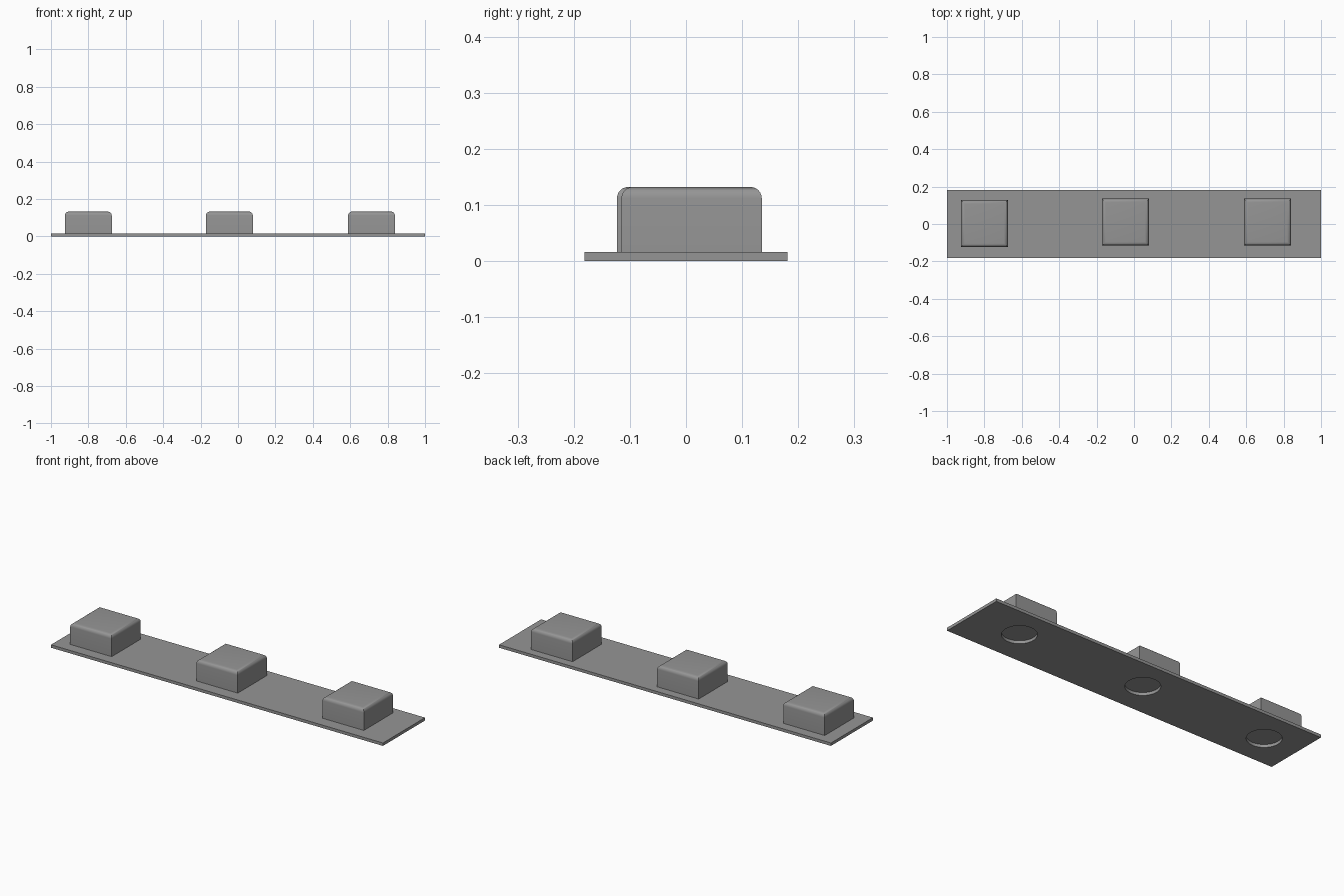
import bpy, bmesh

if "Cube" in bpy.data.objects:
    bpy.data.objects.remove(bpy.data.objects["Cube"])

PLATE_T = 0.016      # plate thickness
TOP = 0.132          # height of the blocks
SIDE = 0.25          # block width and depth
CENTRES = [(-0.80, 0.002), (-0.046, 0.010), (0.714, 0.010)]

grey = bpy.data.materials.new("plain_grey")
grey.diffuse_color = (0.30, 0.30, 0.30, 1)
grey.use_nodes = True
grey.node_tree.nodes["Principled BSDF"].inputs["Base Color"].default_value = grey.diffuse_color


def box(name, x, y, z0, z1, sx, sy, round_top=0.0):
    """Box whose upper rim can be rounded while its upright edges stay sharp."""
    bm = bmesh.new()
    bmesh.ops.create_cube(bm, size=1)
    for v in bm.verts:
        v.co = (v.co.x * sx, v.co.y * sy, z1 if v.co.z > 0 else z0)
    if round_top:
        rim = [e for e in bm.edges if all(v.co.z == e.verts[0].co.z for v in e.verts)
               and e.verts[0].co.z > (z0 + z1) / 2]
        bmesh.ops.bevel(bm, geom=rim, offset=round_top, segments=6,
                        profile=0.5, affect='EDGES')
    mesh = bpy.data.meshes.new(name)
    bm.to_mesh(mesh)
    bm.free()
    mesh.materials.append(grey)
    ob = bpy.data.objects.new(name, mesh)
    ob.location = (x, y, 0)
    bpy.context.collection.objects.link(ob)
    return ob


def smooth(ob):
    bpy.ops.object.select_all(action='DESELECT')
    ob.select_set(True)
    bpy.context.view_layer.objects.active = ob
    bpy.ops.object.shade_smooth_by_angle(angle=0.6)


# Base plate
plate = box("base_plate", 0, 0, 0, PLATE_T, 2.0, 0.362)

for i, (x, y) in enumerate(CENTRES, 1):
    # Round hole through the plate under each block
    bpy.ops.mesh.primitive_cylinder_add(vertices=64, radius=0.085, depth=0.1,
                                        location=(x, y, 0))
    cutter = bpy.context.object
    cutter.name = f"hole_cutter_{i}"
    cutter.data.materials.append(grey)
    cut = plate.modifiers.new(f"hole_{i}", 'BOOLEAN')
    cut.operation = 'DIFFERENCE'
    cut.solver = 'EXACT'
    cut.object = cutter
    bpy.context.view_layer.objects.active = plate
    bpy.ops.object.modifier_apply(modifier=cut.name)
    bpy.data.objects.remove(cutter, do_unlink=True)

    # Block with softened upper rim
    smooth(box(f"block_{i}", x, y, PLATE_T, TOP, SIDE, SIDE, 0.02))

smooth(plate)
